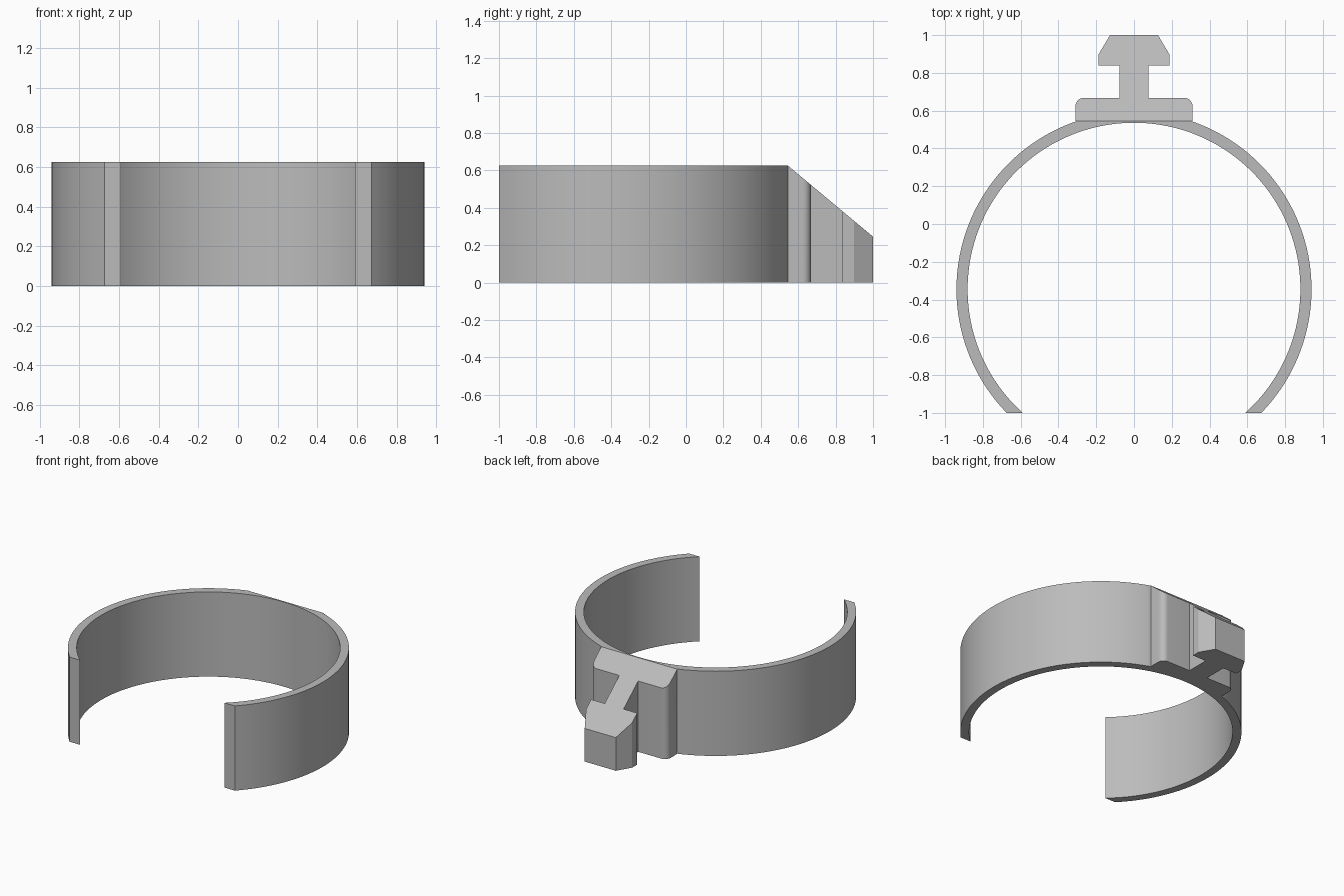
import bpy
import bmesh
from math import asin, acos, cos, sin, pi, radians

if "Cube" in bpy.data.objects:
    bpy.data.objects.remove(bpy.data.objects["Cube"], do_unlink=True)

HEIGHT = 0.625
CENTRE_Y = -0.345
OUTER, INNER = 0.94, 0.881
FLAT_Y = 0.545            # flat seat where the mount meets the band
TIP_Y, TIP_Z = 1.0, 0.245

grey = bpy.data.materials.new("plain grey")
grey.use_nodes = True
colour = (0.5, 0.5, 0.5, 1)
grey.diffuse_color = colour
grey.node_tree.nodes["Principled BSDF"].inputs["Base Color"].default_value = colour


def arc(cx, cy, r, start, end, steps):
    return [(cx + r * cos(start + (end - start) * i / steps),
             cy + r * sin(start + (end - start) * i / steps))
            for i in range(steps + 1)]


def mirrored(half):
    """Close a right-hand outline with its reflection across x = 0."""
    return half + [(-x, y) for x, y in reversed(half)]


def extrude_outline(name, outline, top):
    """Stand an outline on the ground, with its upper edge at height top(y)."""
    bm = bmesh.new()
    low = [bm.verts.new((x, y, 0)) for x, y in outline]
    high = [bm.verts.new((x, y, top(y))) for x, y in outline]
    bm.faces.new(low[::-1])
    bm.faces.new(high)
    for i in range(len(low)):
        j = (i + 1) % len(low)
        bm.faces.new((low[i], low[j], high[j], high[i]))
    bmesh.ops.recalc_face_normals(bm, faces=bm.faces)
    mesh = bpy.data.meshes.new(name)
    bm.to_mesh(mesh)
    bm.free()
    mesh.materials.append(grey)
    obj = bpy.data.objects.new(name, mesh)
    bpy.context.collection.objects.link(obj)
    bpy.ops.object.select_all(action="DESELECT")
    obj.select_set(True)
    bpy.context.view_layer.objects.active = obj
    bpy.ops.object.shade_smooth_by_angle(angle=radians(20))
    return obj


# Open band: outer arcs up to the flat seat, inner arc back round
end_drop = -1 - CENTRE_Y
outer_half = arc(0, CENTRE_Y, OUTER, asin(end_drop / OUTER),
                 asin((FLAT_Y - CENTRE_Y) / OUTER), 48)
inner_start = asin(end_drop / INNER)
inner_arc = arc(0, CENTRE_Y, INNER, pi - inner_start, inner_start, 112)
extrude_outline("open_band", mirrored(outer_half) + inner_arc,
                lambda y: HEIGHT)

# Mount: rounded base, narrow neck and tapered head under one sloping top
base_x, base_y, fillet = 0.31, 0.668, 0.045
mount_half = [(base_x, FLAT_Y)]
mount_half += arc(base_x - fillet, base_y - fillet, fillet, 0, pi / 2, 8)
mount_half += [(0.077, base_y), (0.077, 0.838), (0.188, 0.838),
               (0.188, 0.897), (0.127, TIP_Y)]
slope = (TIP_Z - HEIGHT) / (TIP_Y - FLAT_Y)
extrude_outline("sloped_mount", mirrored(mount_half),
                lambda y: HEIGHT + slope * (y - FLAT_Y))
